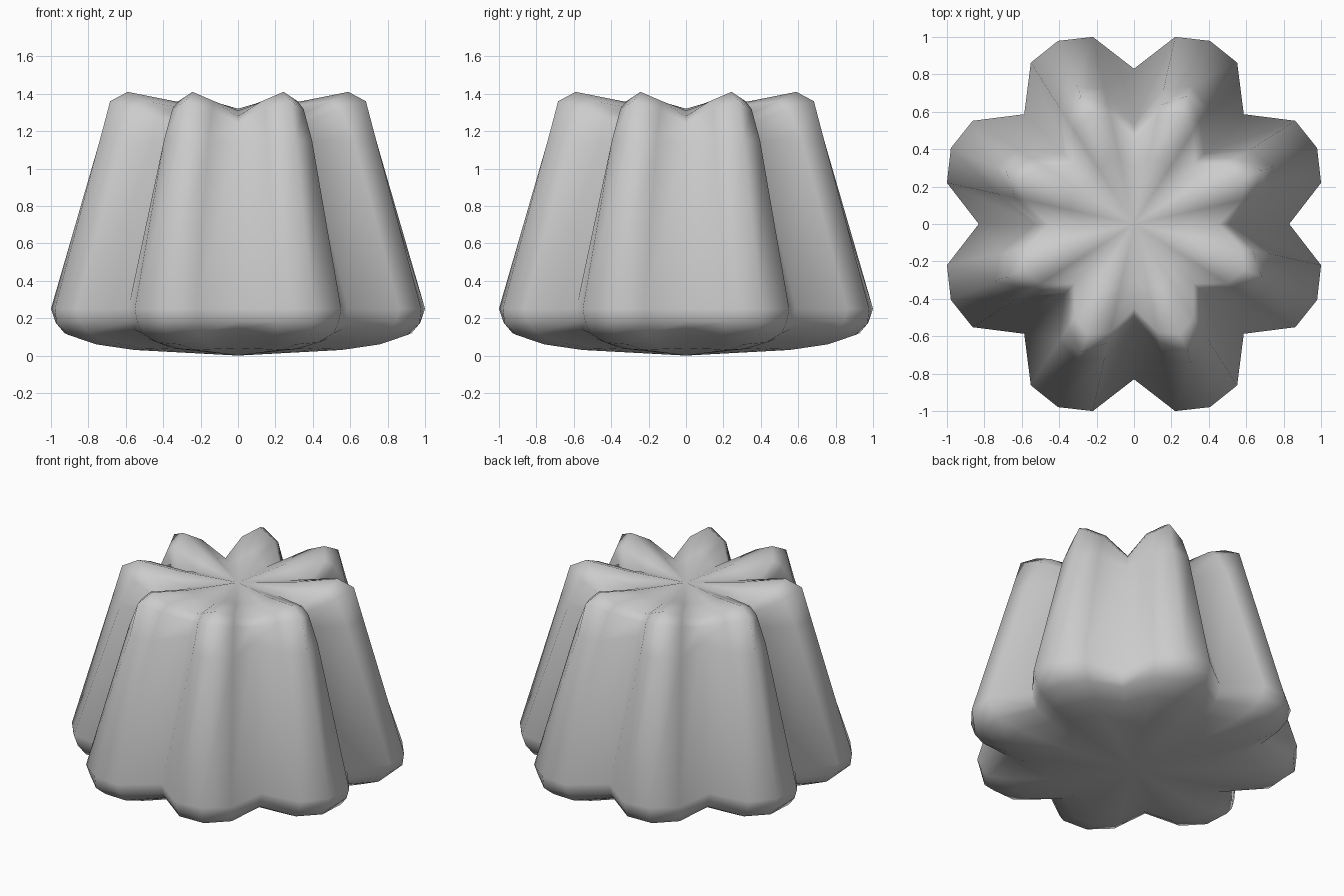
import bpy, bmesh, math

if "Cube" in bpy.data.objects:
    bpy.data.objects.remove(bpy.data.objects["Cube"])

LOBES = 8
# (radius, height) on each ring: groove, lobe shoulder, lobe crest
RINGS = [
    ((.50, .04), (.58, .035), (.60, .03)),
    ((.68, .09), (.80, .07), (.82, .06)),
    ((.79, .14), (.95, .12), (.98, .11)),
    ((.82, .18), (1.0, .18), (1.05, .17)),
    ((.83, .25), (1.024, .25), (1.06, .25)),
    ((.53, 1.15), (.735, 1.15), (.80, 1.15)),
    ((.50, 1.24), (.65, 1.32), (.74, 1.36)),
    ((.45, 1.28), (.59, 1.36), (.638, 1.41)),
    ((.30, 1.31), (.35, 1.335), (.37, 1.36)),
]

bm = bmesh.new()
rings = []
for groove, shoulder, crest in RINGS:
    ring = []
    for i in range(LOBES):
        for deg, (r, z) in ((0, groove), (12.4, shoulder), (22.5, crest), (32.6, shoulder)):
            a = math.radians(i * 360 / LOBES + deg)
            ring.append(bm.verts.new((r * math.cos(a), r * math.sin(a), z)))
    rings.append(ring)

# fluted side wall and rounded rims
n = LOBES * 4
for lo, hi in zip(rings, rings[1:]):
    for i in range(n):
        j = (i + 1) % n
        bm.faces.new((lo[i], lo[j], hi[j], hi[i]))

# fans closing the underside and the dished top
bottom = bm.verts.new((0, 0, 0))
top = bm.verts.new((0, 0, 1.32))
for i in range(n):
    j = (i + 1) % n
    bm.faces.new((bottom, rings[0][j], rings[0][i]))
    bm.faces.new((top, rings[-1][i], rings[-1][j]))

for f in bm.faces:
    f.smooth = True
bmesh.ops.recalc_face_normals(bm, faces=bm.faces)
mesh = bpy.data.meshes.new("fluted_cake")
bm.to_mesh(mesh)
bm.free()
bpy.context.collection.objects.link(bpy.data.objects.new("fluted_cake", mesh))
